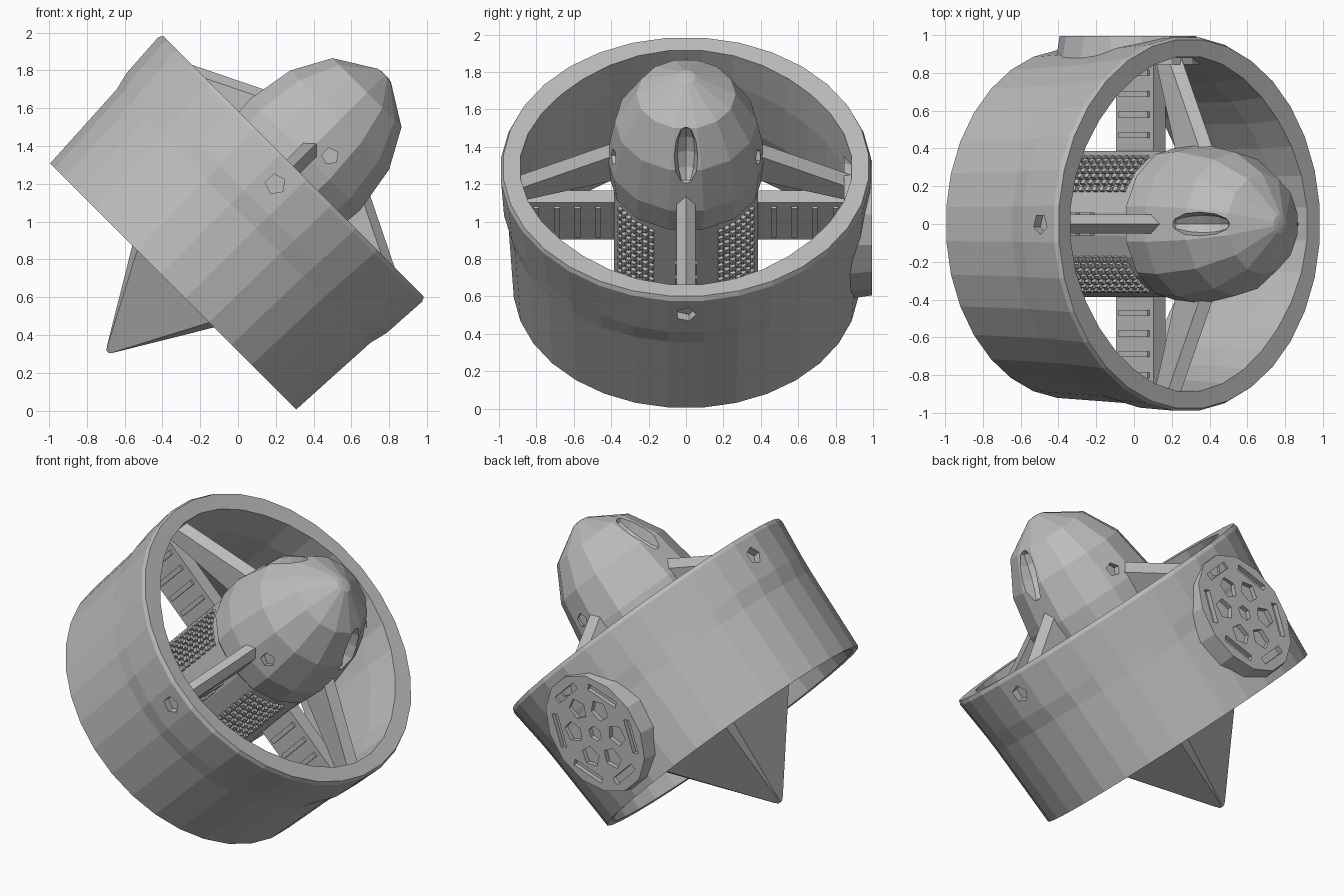
import bpy, bmesh
from math import pi, cos, sin
from mathutils import Matrix, Vector

cube = bpy.data.objects.get("Cube")
if cube:
    bpy.data.objects.remove(cube, do_unlink=True)

# The engine is modelled along local z, then tilted 45 degrees
TILT = Matrix.Translation((0, 0, 1)) @ Matrix.Rotation(pi / 4, 4, 'Y')
QUARTERS = [i * pi / 2 for i in range(4)]

grey = bpy.data.materials.new("plain_grey")
grey.use_nodes = True
grey.diffuse_color = (0.5, 0.5, 0.5, 1)
grey.node_tree.nodes["Principled BSDF"].inputs["Base Color"].default_value = (0.5, 0.5, 0.5, 1)


def turn(angle):
    return Matrix.Rotation(angle, 4, 'Z')


def finish(bm, name):
    bmesh.ops.recalc_face_normals(bm, faces=bm.faces)
    bm.transform(TILT)
    mesh = bpy.data.meshes.new(name)
    bm.to_mesh(mesh)
    bm.free()
    mesh.materials.append(grey)
    obj = bpy.data.objects.new(name, mesh)
    bpy.context.scene.collection.objects.link(obj)
    return obj


def lathe(name, profile, sides, closed=False):
    """Turn (radius, height, diagonal flattening) points about the axis."""
    bm = bmesh.new()
    rings = []
    for r, h, flat in profile:
        angles = [2 * pi * (i + 0.5) / sides for i in range(sides)]
        radii = [r - flat * sin(2 * t) ** 2 for t in angles]
        rings.append([bm.verts.new((k * cos(t), k * sin(t), h)) for k, t in zip(radii, angles)])
    pairs = list(zip(rings, rings[1:]))
    if closed:
        pairs.append((rings[-1], rings[0]))
    for a, b in pairs:
        for i in range(sides):
            j = (i + 1) % sides
            bm.faces.new((a[i], a[j], b[j], b[i]))
    if not closed:
        bm.faces.new(rings[0])
        bm.faces.new(rings[-1])
    return finish(bm, name)


def add_box(bm, centre, size, m):
    bmesh.ops.create_cube(bm, size=1, matrix=m @ Matrix.Translation(centre)
                          @ Matrix.Diagonal((*size, 1)))


def loft(bm, sections):
    """Skin a list of equal-length closed sections."""
    rings = [[bm.verts.new(p) for p in s] for s in sections]
    n = len(rings[0])
    for a, b in zip(rings, rings[1:]):
        for i in range(n):
            bm.faces.new((a[i], a[(i + 1) % n], b[(i + 1) % n], b[i]))
    bm.faces.new(rings[0])
    bm.faces.new(rings[-1])


def cut(obj, bm):
    """Subtract the shapes in bm from obj and bake the result."""
    cutter = finish(bm, "cutter")
    cutter.hide_render = True
    mod = obj.modifiers.new("cut", 'BOOLEAN')
    mod.object = cutter
    mod.operation = 'DIFFERENCE'
    mod.solver = 'EXACT'
    graph = bpy.context.evaluated_depsgraph_get()
    obj.data = bpy.data.meshes.new_from_object(obj.evaluated_get(graph))
    obj.modifiers.clear()
    bpy.data.objects.remove(cutter, do_unlink=True)


def add_plug(bm, m, radius, depth, sides):
    """Prism whose axis points outward along local x."""
    bmesh.ops.create_cone(bm, cap_ends=True, segments=sides, radius1=radius, radius2=radius,
                          depth=depth, matrix=m @ Matrix.Rotation(pi / 2, 4, 'Y'))


# Duct: hollow ring, bulging slightly where the struts end, with a pocket at each
duct = lathe("duct", [(0.925, -0.485, 0), (0.953, 0.04, 0), (0.978, 0.14, 0.018),
                      (0.993, 0.39, 0.005), (0.98, 0.415, 0), (0.89, 0.41, 0.025),
                      (0.88, 0.2, 0.045), (0.87, -0.1, 0.04), (0.885, -0.48, 0)], 32, True)
pockets = bmesh.new()
for q in QUARTERS:
    add_plug(pockets, turn(q) @ Matrix.Translation((0.97, 0, 0.28)), 0.055, 0.08, 5)
cut(duct, pockets)

# Nose bulb with two slots and two root holes
bulb = lathe("nose_bulb", [(0.36, 0.29, 0), (0.41, 0.34, 0), (0.425, 0.5, 0), (0.38, 0.76, 0),
                           (0.265, 0.965, 0), (0.05, 1.095, 0), (0.02, 1.1, 0)], 14)
slots = bmesh.new()
for q in (0, pi):
    bmesh.ops.create_uvsphere(
        slots, u_segments=8, v_segments=6, radius=1,
        matrix=turn(q) @ Matrix.Translation((0.34, 0, 0.83)) @ Matrix.Rotation(-0.45, 4, 'Y')
        @ Matrix.Diagonal((0.1, 0.065, 0.17, 1)))
for side in (1, -1):
    add_plug(slots, turn(side * pi / 2) @ Matrix.Translation((0.41, -0.1 * side, 0.59)),
             0.045, 0.1, 5)
cut(bulb, slots)

# Core behind the bulb
lathe("core", [(0.36, -0.4, 0), (0.39, -0.36, 0), (0.39, 0.34, 0)], 20)

# Rows of cooling studs on the diagonals of the core
bm = bmesh.new()
for q in QUARTERS:
    for col in range(-3, 4):
        m = turn(q + pi / 4 + col * 0.1)
        for row in range(12):
            add_box(bm, (0.39, 0, -0.3 + row * 0.052), (0.035, 0.026, 0.03), m)
finish(bm, "cooling_studs")


# Tail: pyramid with chamfered corners
def chamfered(half, z):
    c = half * 0.88
    return [(half, -c, z), (half, c, z), (c, half, z), (-c, half, z),
            (-half, c, z), (-half, -c, z), (-c, -half, z), (c, -half, z)]


bm = bmesh.new()
loft(bm, [chamfered(0.375, -0.37), chamfered(0.025, -0.955), chamfered(0.01, -0.975)])
finish(bm, "tail_cone")


# Front struts: swept back, pointed leading edge
def strut_section(r, lead, chord, half):
    return [(r, 0, lead), (r, half, lead - 0.05), (r, half, lead - chord),
            (r, -half, lead - chord), (r, -half, lead - 0.05)]


bm = bmesh.new()
for q in QUARTERS:
    m = turn(q)
    sections = [strut_section(0.36, 0.61, 0.24, 0.05), strut_section(0.92, 0.335, 0.14, 0.05)]
    loft(bm, [[m @ Vector(p) for p in s] for s in sections])
finish(bm, "front_struts")

# Rear vanes with raised ribs
bm = bmesh.new()
for q in QUARTERS:
    m = turn(q)
    add_box(bm, (0.63, 0, 0.05), (0.52, 0.09, 0.28), m)
    for k in range(4):
        add_box(bm, (0.47 + k * 0.11, 0, 0.05), (0.03, 0.12, 0.22), m)
finish(bm, "rear_vanes")

# Oval side hatch with lobed recesses around a hub
hatch_m = turn(pi / 2) @ Matrix.Translation((0.92, 0, -0.045)) @ Matrix.Diagonal((1, 0.85, 1, 1))
bm = bmesh.new()
bmesh.ops.create_cone(bm, cap_ends=True, segments=14, radius1=0.415, radius2=0.39, depth=0.15,
                      matrix=hatch_m @ Matrix.Rotation(pi / 2, 4, 'Y'))
hatch = finish(bm, "side_hatch")
bm = bmesh.new()
for i in range(6):
    spin = Matrix.Rotation(i * pi / 3, 4, 'X')
    add_box(bm, (0.075, 0, 0.3), (0.06, 0.22, 0.045), hatch_m @ spin)
    add_plug(bm, hatch_m @ spin @ Matrix.Translation((0.075, 0, 0.18)), 0.07, 0.06, 5)
add_plug(bm, hatch_m @ Matrix.Translation((0.075, 0, 0)), 0.05, 0.06, 6)
cut(hatch, bm)
